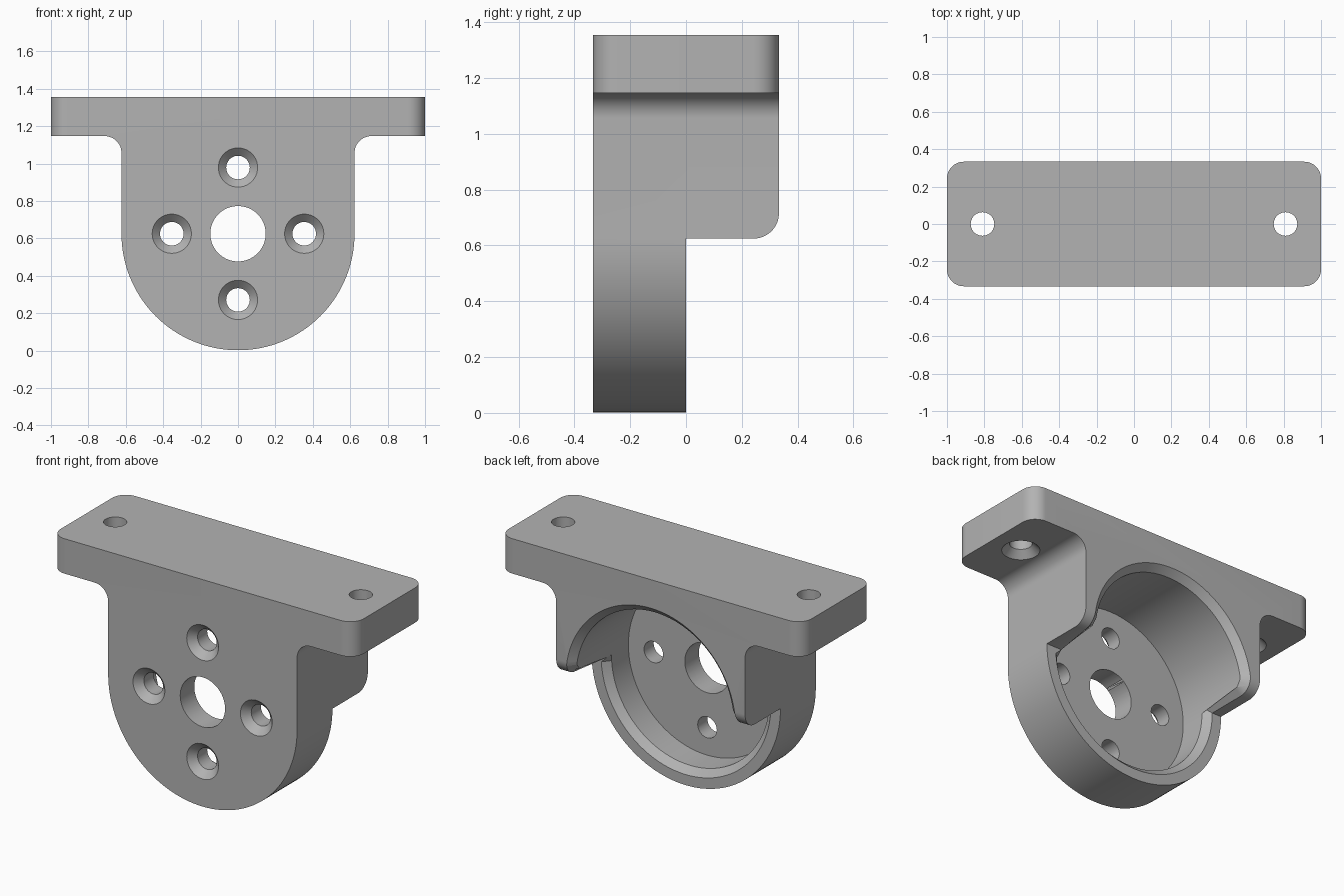
import bpy, bmesh
from math import pi, cos, sin, hypot
from mathutils import Matrix, Vector

cube = bpy.data.objects.get("Cube")
if cube:
    bpy.data.objects.remove(cube)

DEPTH, TOP, PLATE = 0.333, 1.355, 1.147    # half depth, top, plate underside
AXIS, OUTER, BORE = 0.625, 0.623, 0.52     # bore axis height, cradle and bore radius
FLOOR, CHAMFER, ROUND = -0.2, 0.04, 0.09

grey = bpy.data.materials.new("plain_grey")
grey.use_nodes = True
grey.diffuse_color = (0.45, 0.45, 0.45, 1)
grey.node_tree.nodes["Principled BSDF"].inputs["Base Color"].default_value = grey.diffuse_color


def arc(cx, cy, r, start, end, steps=12):
    angles = [start + (end - start) * i / steps for i in range(steps + 1)]
    return [(cx + r * cos(a), cy + r * sin(a)) for a in angles]


def finish(name, bm):
    bmesh.ops.recalc_face_normals(bm, faces=bm.faces)
    mesh = bpy.data.meshes.new(name)
    bm.to_mesh(mesh)
    bm.free()
    mesh.materials.append(grey)
    obj = bpy.data.objects.new(name, mesh)
    bpy.context.collection.objects.link(obj)
    return obj


def prism(name, points, place, low, high):
    """Extrude a 2D outline; place(a, b, t) turns it into 3D."""
    bm = bmesh.new()
    face = bm.faces.new([bm.verts.new(place(a, b, low)) for a, b in points])
    moved = bmesh.ops.extrude_face_region(bm, geom=[face])["geom"]
    shift = Vector(place(0, 0, high)) - Vector(place(0, 0, low))
    bmesh.ops.translate(bm, vec=shift, verts=[g for g in moved if isinstance(g, bmesh.types.BMVert)])
    return finish(name, bm)


def lathe(name, profile, matrix, steps):
    """Spin (radius, height) points about z, then place the solid."""
    bm = bmesh.new()
    verts = [bm.verts.new((r, 0, h)) for r, h in profile]
    edges = [bm.edges.new(pair) for pair in zip(verts, verts[1:])]
    bmesh.ops.spin(bm, geom=verts + edges, cent=(0, 0, 0), axis=(0, 0, 1), angle=2 * pi, steps=steps)
    bmesh.ops.remove_doubles(bm, verts=bm.verts, dist=1e-5)
    bmesh.ops.transform(bm, matrix=matrix, verts=bm.verts)
    return finish(name, bm)


def combine(target, tool, operation="DIFFERENCE"):
    mod = target.modifiers.new("cut", "BOOLEAN")
    mod.operation, mod.solver, mod.object = operation, "EXACT", tool
    bpy.context.view_layer.objects.active = target
    bpy.ops.object.modifier_apply(modifier=mod.name)
    bpy.data.objects.remove(tool)


# Bracket outline: wide flange, filleted neck and round cradle
half = arc(0, AXIS, OUTER, -pi / 2, 0, 32)
half += arc(OUTER + ROUND, PLATE - ROUND, ROUND, pi, pi / 2)
half += [(1.1, PLATE), (1.1, TOP)]
outline = half + [(-x, z) for x, z in reversed(half[1:])]
bracket = prism("mounting_bracket", outline, lambda a, b, t: (a, t, b), -0.4, 0.4)

# Trim to a rounded rectangle in plan
plan = []
for i, (sx, sy) in enumerate([(1, 1), (-1, 1), (-1, -1), (1, -1)]):
    plan += arc(sx * (1 - ROUND), sy * (DEPTH - ROUND), ROUND, i * pi / 2, (i + 1) * pi / 2)
combine(bracket, prism("plan_trim", plan, lambda a, b, t: (a, b, t), -0.2, 1.6), "INTERSECT")

# Step that opens the lower rear half
step = [(0, -0.2), (0, AXIS)]
step += arc(DEPTH - ROUND, AXIS + ROUND, ROUND, -pi / 2, 0)
step += [(0.5, AXIS + ROUND), (0.5, -0.2)]
combine(bracket, prism("rear_step", step, lambda a, b, t: (t, a, b), -0.9, 0.9))

# Round bore, open to the rear (local z becomes -y)
to_front = Matrix.Translation((0, 0, AXIS)) @ Matrix.Rotation(pi / 2, 4, "X")
combine(bracket, lathe("bore", [(0, -FLOOR), (BORE, -FLOOR), (BORE, -0.5), (0, -0.5)], to_front, 96))

# Chamfer all along the bore rim
bm = bmesh.new()
bm.from_mesh(bracket.data)


def is_wall(face):
    return abs(face.normal.y) < 0.1 and all(
        abs(hypot(v.co.x, v.co.z - AXIS) - BORE) < 0.003 for v in face.verts)


rim = [e for e in bm.edges
       if sum(is_wall(f) for f in e.link_faces) == 1 and max(v.co.y for v in e.verts) > FLOOR + 0.02]
bmesh.ops.bevel(bm, geom=rim, offset=CHAMFER, offset_type="OFFSET", segments=1,
                profile=0.5, affect="EDGES", clamp_overlap=False)
bm.to_mesh(bracket.data)
bm.free()

# Shaft hole and four countersunk screw holes in the front wall
combine(bracket, lathe("shaft_hole", [(0, 0.1), (0.148, 0.1), (0.148, 0.5), (0, 0.5)], to_front, 64))


def countersunk(face, back):
    return [(0, back), (0.063, back), (0.063, face - 0.042), (0.125, face + 0.02), (0, face + 0.02)]


for i in range(4):
    x, z = 0.354 * cos(i * pi / 2), 0.354 * sin(i * pi / 2)
    combine(bracket, lathe("screw_hole", countersunk(DEPTH, 0.1),
                           Matrix.Translation((x, 0, z)) @ to_front, 40))

# Flange holes, countersunk from below
for side in (-1, 1):
    flip = Matrix.Translation((side * 0.81, 0, PLATE)) @ Matrix.Rotation(pi, 4, "X")
    combine(bracket, lathe("flange_hole", countersunk(0, -0.4), flip, 40))

bpy.ops.object.select_all(action="DESELECT")
bracket.select_set(True)
bpy.context.view_layer.objects.active = bracket
bpy.ops.object.shade_smooth_by_angle(angle=pi / 6)
